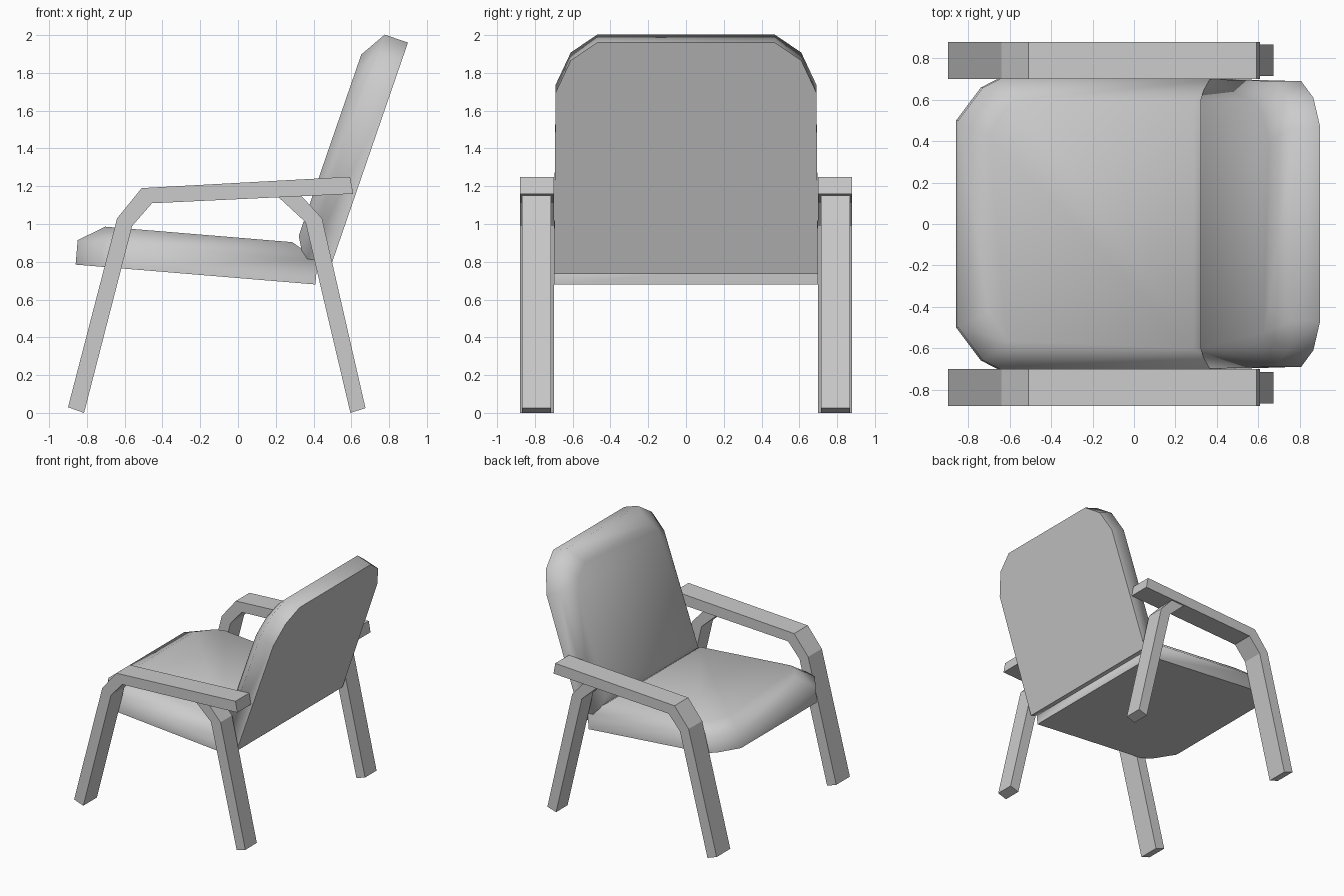
import bpy, bmesh, math
from mathutils import Vector

cube = bpy.data.objects.get("Cube")
if cube:
    bpy.data.objects.remove(cube, do_unlink=True)

grey = bpy.data.materials.new("plain_grey")
grey.use_nodes = True
GREY = (0.6, 0.6, 0.6, 1)
grey.diffuse_color = GREY
grey.node_tree.nodes["Principled BSDF"].inputs["Base Color"].default_value = GREY


def finish(bm, name):
    bmesh.ops.recalc_face_normals(bm, faces=bm.faces)
    mesh = bpy.data.meshes.new(name)
    bm.to_mesh(mesh)
    bm.free()
    mesh.materials.append(grey)
    obj = bpy.data.objects.new(name, mesh)
    bpy.context.collection.objects.link(obj)
    return obj


def slab(name, profile, y0, y1):
    """Side profile in x and z, extruded from y0 to y1."""
    bm = bmesh.new()
    face = bm.faces.new([bm.verts.new((x, y0, z)) for x, z in profile])
    out = bmesh.ops.extrude_face_region(bm, geom=[face])
    moved = [g for g in out["geom"] if isinstance(g, bmesh.types.BMVert)]
    bmesh.ops.translate(bm, verts=moved, vec=(0, y1 - y0, 0))
    return finish(bm, name)


def cushion(name, origin, along, length, corner):
    """Padded slab: square at its origin end, rounded at the far end."""
    u = Vector((along[0], 0, along[1])).normalized()
    n = Vector((-u.z, 0, u.x))
    if n.z < 0:
        n = -n
    half = [(0, 0.70)] + [(length - d, y) for d, y in corner]
    outline = half + [(a, -y) for a, y in reversed(half)]
    mid = length / 2
    shrink_u, shrink_y = 1 - 0.28 / length, 1 - 0.10 / 0.70
    inner = [(mid + (a - mid) * shrink_u, y * shrink_y) for a, y in outline]

    bm = bmesh.new()
    base = Vector((origin[0], 0, origin[1]))
    loops = []
    for points, height in ((outline, 0), (outline, 0.13), (inner, 0.213)):
        loops.append([bm.verts.new(base + u * a + n * height + Vector((0, y, 0)))
                      for a, y in points])
    count = len(outline)
    for low, high in zip(loops, loops[1:]):
        for i in range(count):
            j = (i + 1) % count
            bm.faces.new((low[i], low[j], high[j], high[i]))
    bm.faces.new(loops[0])
    bm.faces.new(loops[-1])
    obj = finish(bm, name)
    bpy.ops.object.select_all(action="DESELECT")
    obj.select_set(True)
    bpy.context.view_layer.objects.active = obj
    bpy.ops.object.shade_smooth_by_angle(angle=math.radians(70))
    return obj


# Cushions
cushion("seat", (0.41, 0.68), (-1.27, 0.105), 1.274,
        [(0.20, 0.70), (0.12, 0.66), (0, 0.50)])
cushion("backrest", (0.477, 0.735), (0.326, 0.945), 1.296,
        [(0.28, 0.69), (0.10, 0.61), (0, 0.47)])

# Armrests, each continuing into its front leg
arm = [(-0.90, 0.03), (-0.64, 1.03), (-0.51, 1.19), (0.593, 1.25),
       (0.61, 1.16), (-0.455, 1.11), (-0.56, 0.99), (-0.815, 0)]
# Rear legs, bent forward under the armrest
leg = [(0.595, 0), (0.675, 0.025), (0.445, 1.03), (0.33, 1.155),
       (0.20, 1.155), (0.357, 1.01)]
for side, s in (("near", -1), ("far", 1)):
    slab("armrest_and_front_leg_" + side, arm, s * 0.70, s * 0.88)
    slab("rear_leg_" + side, leg, s * 0.715, s * 0.867)
